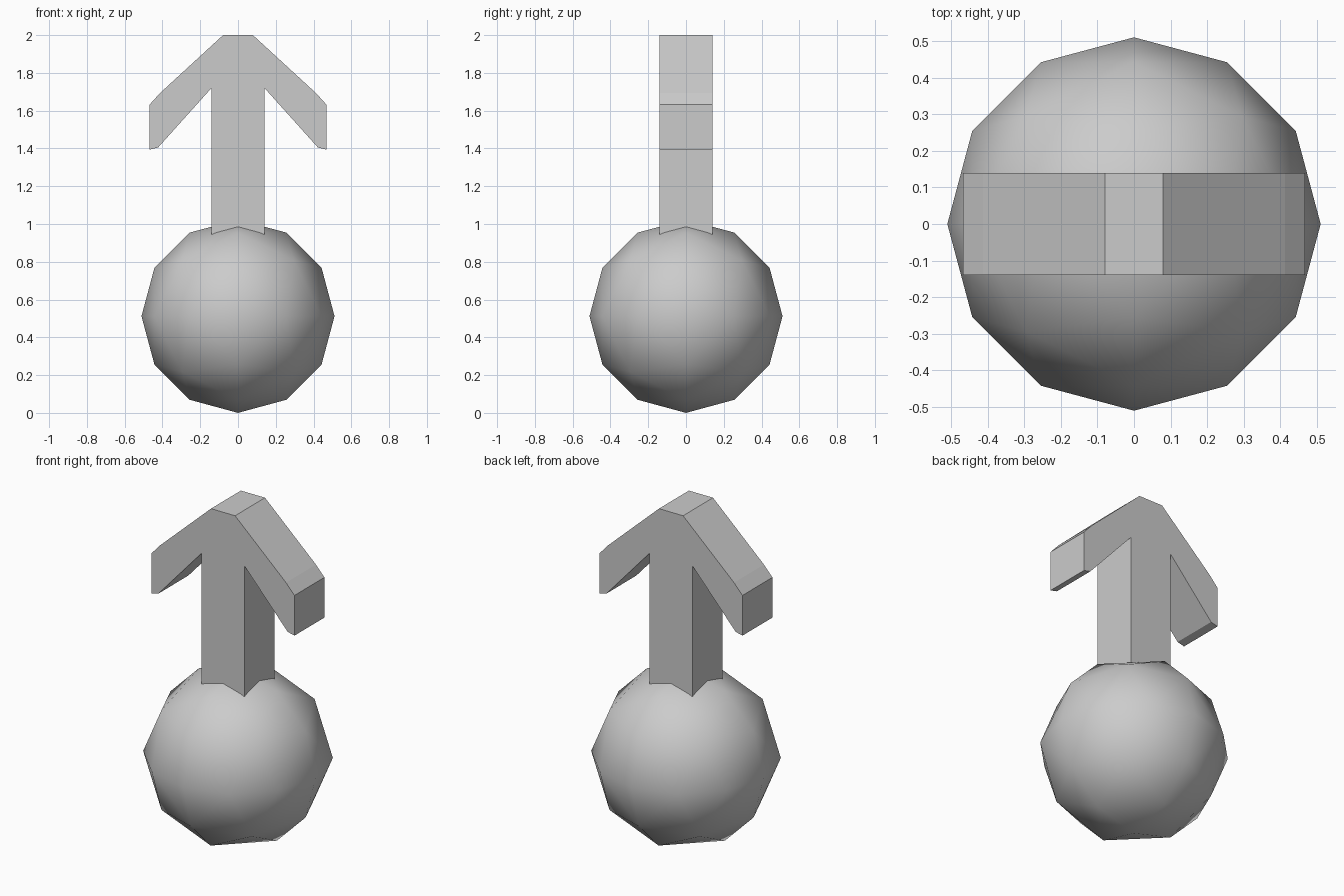
import bpy, bmesh
from math import sin, pi
from mathutils import Vector

if "Cube" in bpy.data.objects:
    bpy.data.objects.remove(bpy.data.objects["Cube"])


def add_object(name, bm):
    bmesh.ops.recalc_face_normals(bm, faces=bm.faces[:])
    mesh = bpy.data.meshes.new(name)
    bm.to_mesh(mesh)
    bm.free()
    obj = bpy.data.objects.new(name, mesh)
    bpy.context.collection.objects.link(obj)
    return obj


# Ball: octahedron with each edge cut in three, pushed out to a sphere
RADIUS = 0.511
bm = bmesh.new()
for axis in range(3):
    for s in (1, -1):
        co = Vector((0, 0, 0))
        co[axis] = s
        bm.verts.new(co)
bmesh.ops.convex_hull(bm, input=bm.verts[:])
bmesh.ops.subdivide_edges(bm, edges=bm.edges[:], cuts=2, use_grid_fill=True)
for v in bm.verts:
    v.co = Vector([sin(c * pi / 2) for c in v.co]).normalized() * RADIUS
    v.co.z += RADIUS + 0.001
low = min(bm.verts, key=lambda v: v.co.z)
low.co.z = 0
ball = add_object("ball", bm)
ball.data.shade_smooth()

# Arrow: half profile mirrored in x, extruded through y
half = [(0.079, 2.0), (0.413, 1.693), (0.468, 1.632), (0.468, 1.394),
        (0.423, 1.405), (0.14, 1.72), (0.14, 0.8)]
profile = half + [(-x, z) for x, z in reversed(half)]
DEPTH = 0.14
bm = bmesh.new()
face = bm.faces.new([bm.verts.new((x, -DEPTH, z)) for x, z in profile])
ext = bmesh.ops.extrude_face_region(bm, geom=[face], use_keep_orig=True)
bmesh.ops.translate(bm, vec=(0, 2 * DEPTH, 0),
                    verts=[g for g in ext["geom"] if isinstance(g, bmesh.types.BMVert)])
arrow = add_object("arrow", bm)
